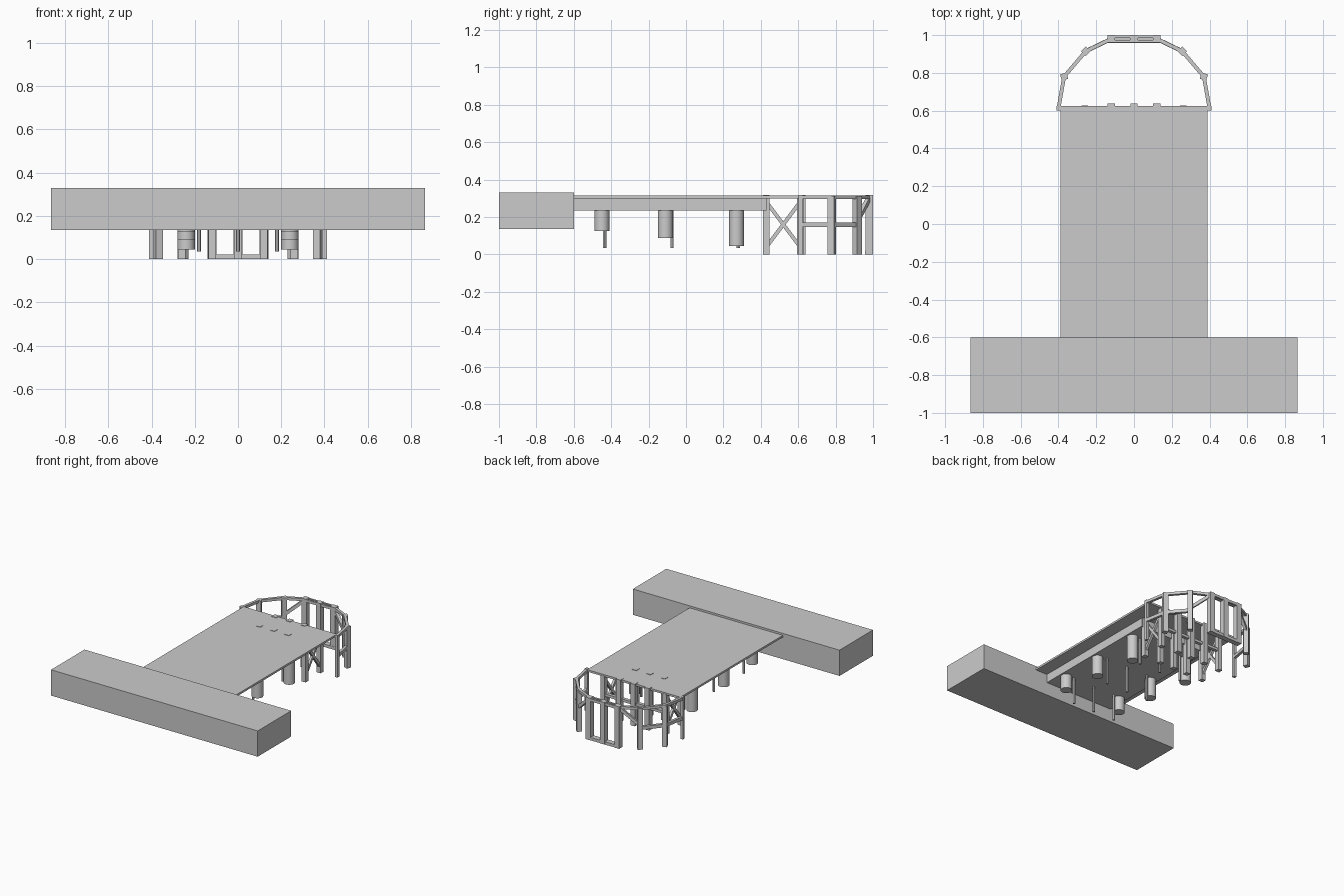
import bpy, math
from mathutils import Vector

if "Cube" in bpy.data.objects:
    bpy.data.objects.remove(bpy.data.objects["Cube"])

grey = bpy.data.materials.new("concrete_grey")
grey.diffuse_color = (0.6, 0.6, 0.6, 1)
grey.use_nodes = True
grey.node_tree.nodes["Principled BSDF"].inputs["Base Color"].default_value = grey.diffuse_color


def finish(ob, name):
    ob.name = name
    ob.data.materials.append(grey)
    return ob


def box(name, x0, x1, y0, y1, z0, z1, turn=0):
    bpy.ops.mesh.primitive_cube_add(size=1, location=((x0 + x1) / 2, (y0 + y1) / 2, (z0 + z1) / 2))
    ob = bpy.context.object
    ob.scale = (x1 - x0, y1 - y0, z1 - z0)
    ob.rotation_euler.z = turn
    return finish(ob, name)


def post(name, x, y, z0, z1, w, turn=0):
    return box(name, x - w / 2, x + w / 2, y - w / 2, y + w / 2, z0, z1, turn)


def beam(name, a, b, w, h):
    """Rectangular bar of width w and height h from a to b."""
    a, b = Vector(a), Vector(b)
    d = b - a
    bpy.ops.mesh.primitive_cube_add(size=1, location=(a + b) / 2)
    ob = bpy.context.object
    ob.scale = (w, h, d.length)
    ob.rotation_euler = d.to_track_quat('Z', 'Y').to_euler()
    return finish(ob, name)


def pile(name, x, y, z0, z1, r, sides):
    bpy.ops.mesh.primitive_cylinder_add(vertices=sides, radius=r, depth=z1 - z0,
                                        location=(x, y, (z0 + z1) / 2))
    ob = finish(bpy.context.object, name)
    bpy.ops.object.shade_smooth_by_angle()


# Shore block and deck
box("shore_block", -0.865, 0.865, -1, -0.6, 0.135, 0.33)
box("deck_slab", -0.39, 0.39, -0.6, 0.625, 0.30, 0.315)
box("deck_girder", -0.29, 0.29, -0.6, 0.43, 0.235, 0.30)

# Wide and thin piles under the deck
for y, thin_y, bottom in ((-0.45, -0.435, 0.125), (-0.11, -0.075, 0.088), (0.27, 0.28, 0.045)):
    for x in (-0.24, 0.24):
        pile("wide_pile", x, y, bottom, 0.24, 0.04, 24)
    for x in (-0.18, 0, 0.18):
        pile("thin_pile", x, thin_y, 0.035, 0.24, 0.009, 12)

# Posts at the deck end, just passing through the slab
for x in (-0.12, 0, 0.12):
    post("inner_post", x, 0.43, 0, 0.318, 0.035)
    post("deck_end_post", x, 0.62, 0, 0.318, 0.038)
beam("deck_end_rail", (-0.26, 0.61, 0.16), (0.26, 0.61, 0.16), 0.025, 0.02)

# Ring of fender posts round the end, mirrored left and right
ring = [(0.40, 0.61), (0.37, 0.78), (0.255, 0.915), (0.12, 0.98)]
for s in (-1, 1):
    # cross-braced frame under the deck corner
    for y in (0.43, 0.61):
        post("frame_post", s * 0.26, y, 0, 0.305, 0.035)
    beam("cross_brace", (s * 0.26, 0.43, 0.04), (s * 0.26, 0.61, 0.28), 0.018, 0.02)
    beam("cross_brace", (s * 0.26, 0.43, 0.28), (s * 0.26, 0.61, 0.04), 0.018, 0.02)

    post("ring_end_post", s * 0.40, 0.613, 0, 0.318, 0.022)
    post("ring_side_post", s * 0.37, 0.78, 0, 0.313, 0.035, s * -0.35)
    post("ring_corner_post", s * 0.255, 0.915, 0, 0.313, 0.036, s * -0.8)
    for (x0, y0), (x1, y1) in zip(ring, ring[1:]):
        beam("ring_top_rail", (s * x0, y0, 0.305), (s * x1, y1, 0.305), 0.02, 0.02)
    for (x0, y0), (x1, y1) in zip(ring[:2], ring[1:3]):
        beam("ring_middle_rail", (s * x0, y0, 0.158), (s * x1, y1, 0.158), 0.02, 0.025)
    beam("ring_brace", (s * 0.255, 0.915, 0.18), (s * 0.12, 0.98, 0.305), 0.022, 0.022)

# Landing frame at the far end
for x in (-0.12, 0, 0.12):
    post("landing_post", x, 0.98, 0, 0.318, 0.04)
box("landing_bottom_rail", -0.14, 0.14, 0.958, 0.998, 0, 0.022)
for y in (0.968, 0.992):
    box("landing_top_rail", -0.14, 0.14, y - 0.007, y + 0.007, 0.295, 0.315)
